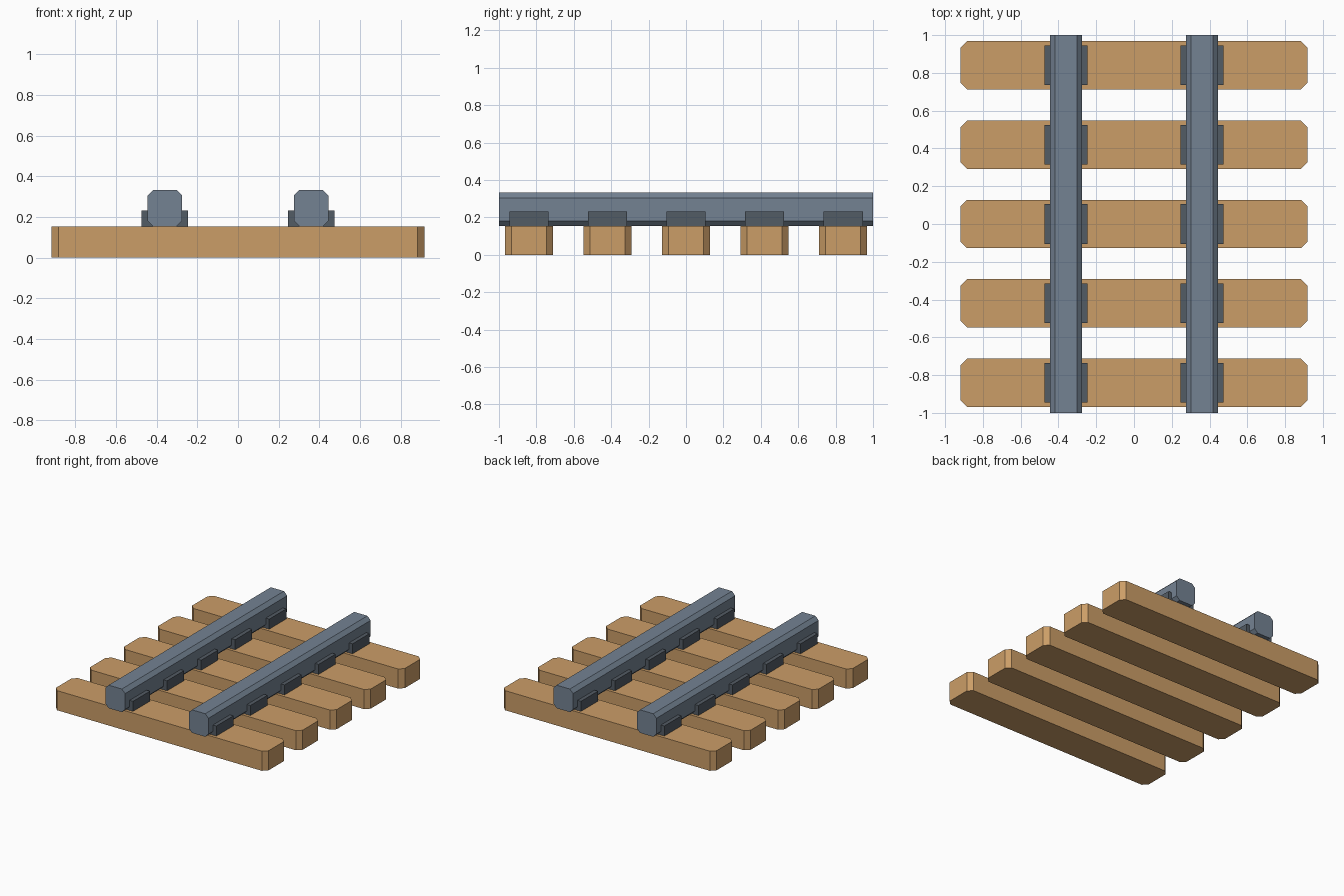
import bpy
import bmesh
from mathutils import Matrix, Vector

cube = bpy.data.objects.get("Cube")
if cube:
    bpy.data.objects.remove(cube, do_unlink=True)


def make_material(name, rgb):
    mat = bpy.data.materials.new(name)
    mat.use_nodes = True
    colour = (*rgb, 1.0)
    mat.diffuse_color = colour
    mat.node_tree.nodes["Principled BSDF"].inputs["Base Color"].default_value = colour
    return mat


wood = make_material("warm wood", (0.60, 0.34, 0.137))
steel = make_material("blue grey steel", (0.175, 0.225, 0.29))
iron = make_material("dark iron", (0.086, 0.106, 0.128))


def make_block(name, size, centre, mat, bevel_axis=None, bevel=0.0):
    """Box whose edges along bevel_axis are chamfered with one flat cut."""
    bm = bmesh.new()
    bmesh.ops.create_cube(bm, size=1.0, matrix=Matrix.Diagonal((*size, 1.0)))
    if bevel_axis is not None:
        edges = [e for e in bm.edges
                 if abs((e.verts[0].co - e.verts[1].co).normalized()[bevel_axis]) > 0.9]
        bmesh.ops.bevel(bm, geom=edges, offset=bevel, segments=1,
                        profile=0.5, affect='EDGES')
    mesh = bpy.data.meshes.new(name)
    bm.to_mesh(mesh)
    bm.free()
    mesh.materials.append(mat)
    obj = bpy.data.objects.new(name, mesh)
    obj.location = Vector(centre)
    bpy.context.collection.objects.link(obj)
    return obj


SLEEPER_HEIGHT = 0.153
SPACING = 0.42
RAIL_X = 0.36
sides = (("left", 1), ("right", -1))

# Rails with chamfered long edges
for side, sign in sides:
    make_block(f"{side}_rail", (0.17, 2.0, 0.18),
               (sign * RAIL_X, 0, SLEEPER_HEIGHT + 0.09), steel, 1, 0.028)

# Sleepers with chamfered corners, each carrying a clamp under both rails
for i in range(5):
    y = (i - 2) * SPACING
    make_block(f"sleeper_{i + 1}", (1.836, 0.256, SLEEPER_HEIGHT),
               (0, y, SLEEPER_HEIGHT / 2), wood, 2, 0.034)
    for side, sign in sides:
        make_block(f"{side}_rail_clamp_{i + 1}", (0.23, 0.21, 0.078),
                   (sign * RAIL_X, y, SLEEPER_HEIGHT + 0.039), iron)
